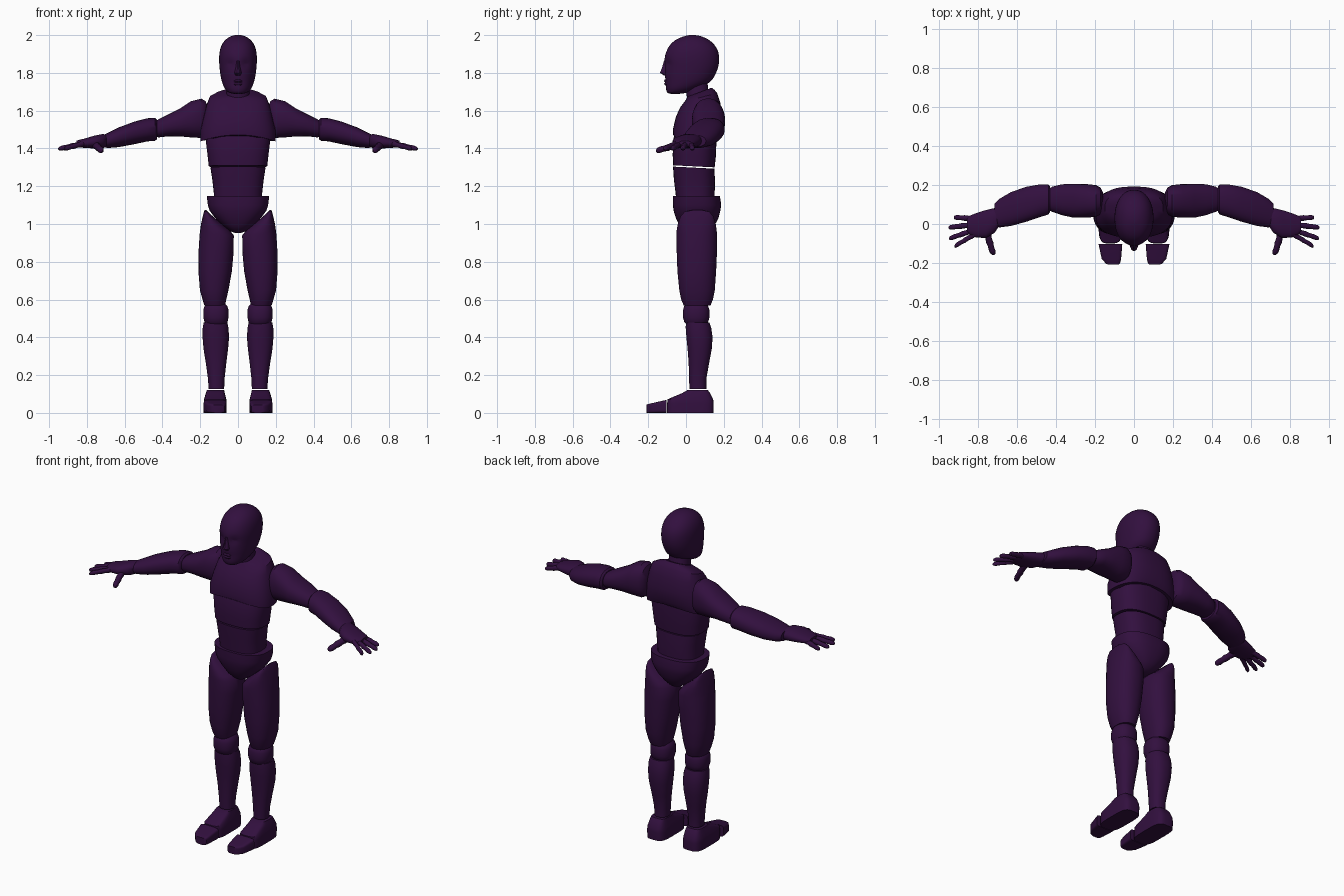
import bpy, bmesh, math

purple = bpy.data.materials.new("dark purple")
purple.diffuse_color = (0.032, 0.005, 0.049, 1)


def loft(name, axis, sections, power=2.3, sides=28, mirror=False, warp=None, subsurf=0):
    """Skin superellipse sections (t, a0, a1, b0, b1) placed along an axis."""
    bm = bmesh.new()
    rings = []
    for t, a0, a1, b0, b1 in sections:
        ring = []
        for i in range(sides):
            w = 2 * math.pi * (i + 0.5) / sides
            c, s = math.cos(w), math.sin(w)
            a = (a0 + a1) / 2 + (a1 - a0) / 2 * math.copysign(abs(c) ** (2 / power), c)
            b = (b0 + b1) / 2 + (b1 - b0) / 2 * math.copysign(abs(s) ** (2 / power), s)
            co = {"x": (t, a, b), "y": (a, t, b), "z": (a, b, t)}[axis]
            ring.append(bm.verts.new(warp(*co) if warp else co))
        rings.append(ring)
    for lo, hi in zip(rings, rings[1:]):
        for i in range(sides):
            j = (i + 1) % sides
            bm.faces.new((lo[i], lo[j], hi[j], hi[i]))
    bm.faces.new(rings[0])
    bm.faces.new(rings[-1])
    bmesh.ops.recalc_face_normals(bm, faces=bm.faces)
    mesh = bpy.data.meshes.new(name)
    bm.to_mesh(mesh)
    bm.free()
    mesh.materials.append(purple)
    obj = bpy.data.objects.new(name, mesh)
    bpy.context.collection.objects.link(obj)
    if mirror:
        obj.modifiers.new("mirror", "MIRROR").use_mirror_merge = False
    if subsurf:
        m = obj.modifiers.new("smooth", "SUBSURF")
        m.levels = m.render_levels = subsurf
    bpy.ops.object.select_all(action="DESELECT")
    obj.select_set(True)
    bpy.context.view_layer.objects.active = obj
    bpy.ops.object.shade_smooth_by_angle(angle=math.radians(38))
    return obj


def sym(z, w, y0, y1):
    return (z, -w, w, y0, y1)


# head with shallow eye sockets and a mouth crease
def face(x, y, z):
    if y < 0:
        y += 0.016 * math.exp(-((abs(x) - 0.042) / 0.022) ** 2 - ((z - 1.85) / 0.016) ** 2)
        y += 0.006 * math.exp(-(x / 0.035) ** 2 - ((z - 1.75) / 0.008) ** 2)
    return (x, y, z)


loft("head", "z", [
    sym(1.688, .028, -.092, -.03), sym(1.697, .055, -.102, .02), sym(1.72, .074, -.108, .075),
    sym(1.75, .085, -.110, .130), sym(1.775, .091, -.112, .148), sym(1.80, .095, -.112, .160),
    sym(1.825, .098, -.112, .170), sym(1.85, .100, -.114, .175), sym(1.875, .101, -.116, .177),
    sym(1.91, .099, -.107, .174), sym(1.945, .090, -.090, .157), sym(1.975, .070, -.060, .125),
    sym(1.993, .043, -.015, .088), sym(2.001, .015, .015, .05)],
    power=2.15, sides=36, warp=face, subsurf=1)
loft("nose", "z", [sym(1.787, .015, -.118, -.08), sym(1.80, .020, -.139, -.08),
                   sym(1.83, .012, -.127, -.08), sym(1.865, .009, -.117, -.08)], power=2, sides=12)
loft("lips", "z", [sym(1.733, .018, -.112, -.08), sym(1.742, .026, -.116, -.08), sym(1.749, .028, -.111, -.08),
                   sym(1.756, .026, -.118, -.08), sym(1.764, .016, -.113, -.08)], power=2, sides=16)
loft("neck", "z", [sym(1.64, .068, .01, .135), sym(1.70, .060, .0, .120), sym(1.78, .058, -.01, .110)])


# chest: collar tilted up at the back, arched lower edge
def chest_shape(x, y, z):
    if z > 1.6:
        z += (y - 0.07) * 0.35 * (z - 1.6) / 0.09
    if z < 1.46:
        z += 0.035 * (1 - (x / 0.2) ** 2)
    return (x, y, z)


loft("chest", "z", [
    sym(1.437, .198, -.068, .172), sym(1.50, .198, -.070, .188), sym(1.57, .182, -.053, .192),
    sym(1.63, .166, -.030, .182), sym(1.668, .150, -.008, .165), sym(1.685, .115, .002, .150),
    sym(1.697, .072, .008, .135)], power=2.6, sides=40, warp=chest_shape)
loft("ribs", "z", [sym(1.305, .155, -.068, .152), sym(1.36, .161, -.071, .158),
                   sym(1.45, .172, -.066, .162), sym(1.50, .165, -.05, .16)], power=2.6, sides=36,
     warp=lambda x, y, z: (x, y, z - 0.05 * (y - 0.05)))
loft("abdomen", "z", [sym(1.09, .13, -.05, .15), sym(1.16, .128, -.055, .152),
                      sym(1.23, .136, -.064, .154), sym(1.298, .146, -.069, .150)], power=2.6, sides=36,
     warp=lambda x, y, z: (x, y, z - (0.05 * (y - 0.05) if z > 1.25 else 0)))

# pelvis: belt with a rounded wedge below
loft("pelvis", "z", [
    sym(.952, .015, .02, .09), sym(.962, .042, -.01, .125), sym(.99, .080, -.035, .150),
    sym(1.03, .120, -.053, .172), sym(1.07, .150, -.066, .182), sym(1.10, .160, -.070, .187),
    sym(1.148, .166, -.070, .180)], power=2.5, sides=36)

# legs
loft("thigh", "z", [
    (.568, .068, .178, -.012, .130), (.60, .062, .188, -.026, .143), (.65, .050, .202, -.036, .153),
    (.75, .032, .210, -.046, .160), (.86, .022, .209, -.050, .165), (.94, .022, .204, -.052, .165),
    (.965, .042, .201, -.050, .163), (1.0, .085, .196, -.044, .158), (1.04, .132, .187, -.030, .146),
    (1.065, .160, .180, -.008, .125), (1.075, .170, .176, .04, .08)], mirror=True)
loft("knee", "z", [
    (.470, .062, .170, .0, .108), (.482, .055, .178, -.010, .118), (.505, .050, .184, -.016, .124),
    (.545, .050, .184, -.016, .124), (.565, .056, .178, -.010, .118), (.578, .068, .166, .002, .106)], mirror=True)
loft("shin", "z", [
    (.127, .073, .156, .018, .108), (.18, .071, .159, .016, .108), (.26, .062, .170, .014, .122),
    (.34, .052, .183, .008, .137), (.40, .047, .188, .002, .141), (.45, .050, .187, -.002, .134),
    (.478, .056, .182, -.001, .124)], mirror=True)

# feet
loft("foot", "z", [
    (0, .060, .182, -.100, .145), (.05, .060, .182, -.100, .147), (.072, .062, .180, -.098, .144),
    (.105, .070, .170, -.020, .128), (.121, .073, .165, .008, .115)], power=4, sides=32, mirror=True)
loft("toes", "y", [
    (-.209, .080, .132, 0, .043), (-.203, .072, .145, 0, .046), (-.178, .066, .166, 0, .052),
    (-.103, .060, .182, 0, .069)], power=6, sides=32, mirror=True)

# arms
loft("upper_arm", "x", [
    (.158, .075, .160, 1.505, 1.615), (.172, .050, .188, 1.468, 1.652), (.195, .036, .200, 1.455, 1.664),
    (.25, .032, .206, 1.458, 1.650), (.31, .032, .207, 1.464, 1.610), (.37, .045, .204, 1.464, 1.580),
    (.42, .062, .192, 1.458, 1.555), (.445, .075, .175, 1.465, 1.540)], mirror=True)
loft("forearm", "x", [
    (.430, .062, .192, 1.447, 1.553), (.440, .048, .204, 1.440, 1.562), (.48, .036, .204, 1.437, 1.560),
    (.55, .012, .192, 1.422, 1.542), (.63, -.010, .165, 1.407, 1.512), (.69, -.018, .130, 1.402, 1.482),
    (.715, -.012, .105, 1.408, 1.470)], mirror=True)

# hands
loft("palm", "x", [
    (.695, -.015, .085, 1.408, 1.470), (.715, -.045, .082, 1.402, 1.477), (.76, -.072, .072, 1.400, 1.468),
    (.81, -.070, .056, 1.402, 1.453), (.84, -.058, .044, 1.406, 1.446), (.856, -.04, .03, 1.412, 1.440)],
    mirror=True)


def digit(name, axis, start, end, cross0, cross1, z0, z1, radius):
    """Tapered finger with slight knuckle bulges."""
    rows = []
    for f, k in ((0, 1), (.25, 1.08), (.38, .9), (.55, 1.02), (.68, .84), (.85, .92), (.96, .7), (1, .3)):
        t, c, z, r = (start + (end - start) * f, cross0 + (cross1 - cross0) * f, z0 + (z1 - z0) * f, radius * k)
        rows.append((t, c - r, c + r, z - r, z + r))
    loft(name, axis, rows, power=2, sides=12, mirror=True)


for label, tip_x, y0, y1 in (("little", .925, .026, .034), ("ring", .952, .0, -.018),
                             ("middle", .950, -.024, -.075), ("index", .922, -.042, -.115)):
    digit(label + "_finger", "x", .80, tip_x, y0, y1, 1.430, 1.398, .015)
digit("thumb", "y", -.02, -.158, .762, .722, 1.425, 1.388, .019)
